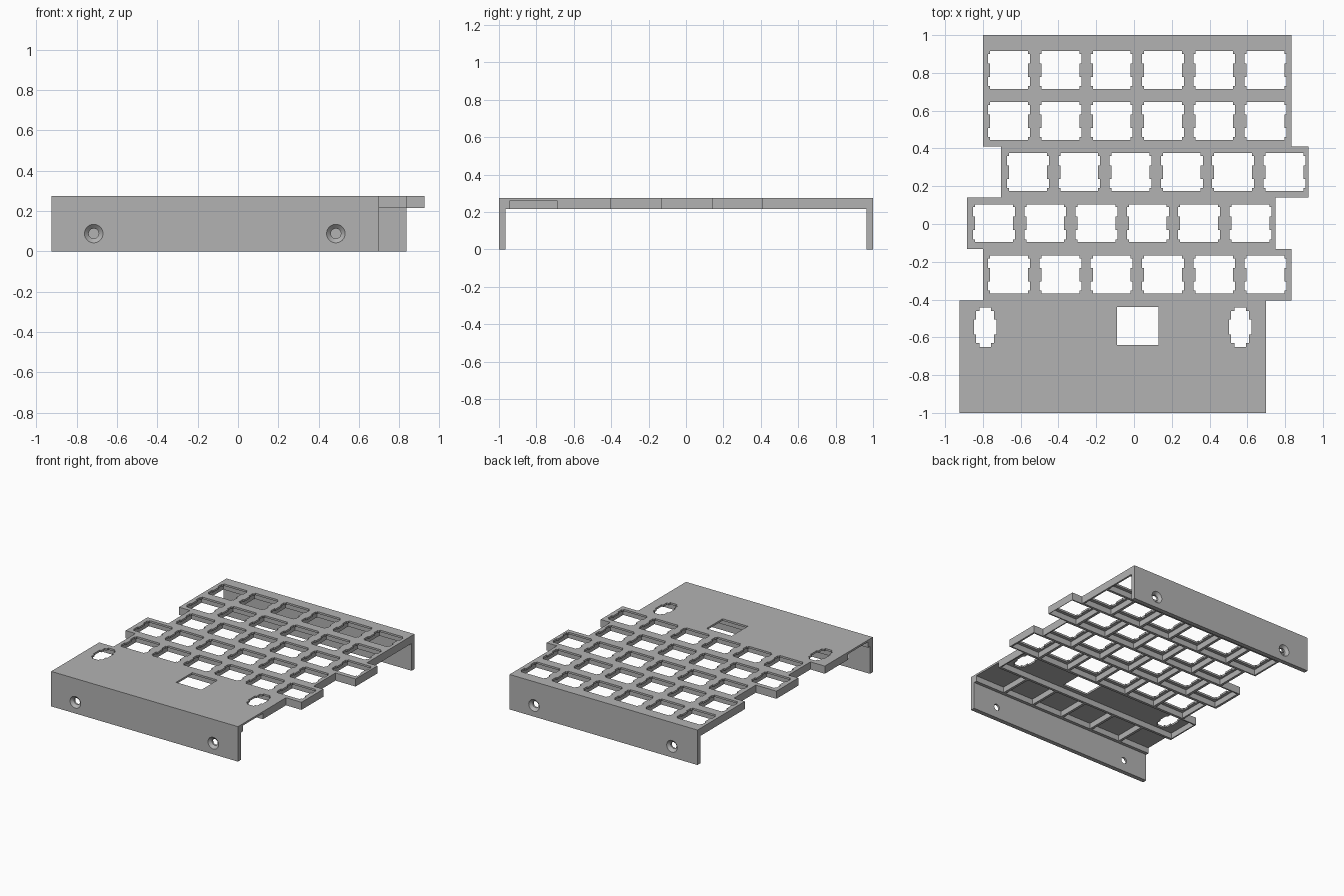
import bpy
import bmesh
from math import radians

if "Cube" in bpy.data.objects:
    bpy.data.objects.remove(bpy.data.objects["Cube"])

PITCH = 0.2715
TOP, SHEET, UNDER = 0.275, 0.26, 0.215
FRONT_LEFT, FRONT_RIGHT = -0.925, 0.70
BACK_LEFT, BACK_RIGHT = -0.80, 0.835

metal = bpy.data.materials.new("grey_metal")
metal.use_nodes = True
grey = (0.45, 0.45, 0.45, 1)
metal.diffuse_color = grey
metal.node_tree.nodes["Principled BSDF"].inputs["Base Color"].default_value = grey


def prism(bm, points, z0, z1):
    """Extrude a closed outline from z0 to z1."""
    face = bm.faces.new([bm.verts.new((x, y, z0)) for x, y in points])
    out = bmesh.ops.extrude_face_region(bm, geom=[face])
    top = [v for v in out["geom"] if isinstance(v, bmesh.types.BMVert)]
    bmesh.ops.translate(bm, verts=top, vec=(0, 0, z1 - z0))


def box(bm, x0, x1, y0, y1, z0, z1):
    prism(bm, [(x0, y0), (x1, y0), (x1, y1), (x0, y1)], z0, z1)


def mirrored(quarter, cx, cy):
    """Complete an outline from its upper right quarter, listed from the x side."""
    half = quarter + [(-x, y) for x, y in reversed(quarter)]
    full = half + [(-x, -y) for x, y in half]
    return [(cx + x, cy + y) for x, y in full]


def make(name, bm, helper=False):
    bmesh.ops.recalc_face_normals(bm, faces=bm.faces)
    mesh = bpy.data.meshes.new(name)
    bm.to_mesh(mesh)
    bm.free()
    obj = bpy.data.objects.new(name, mesh)
    bpy.context.collection.objects.link(obj)
    mesh.materials.append(metal)
    obj.hide_render = helper
    return obj


# Key rows: centre y and left edge x
rows = [(0.815, -0.80), (0.545, -0.80), (0.275, -0.70), (0.004, -0.88), (-0.268, -0.80)]
edges = [1.0, 0.41, 0.14, -0.132, -0.404]
spans = [(BACK_LEFT, BACK_RIGHT), (-0.705, 0.925), (-0.885, 0.75),
         (BACK_LEFT, BACK_RIGHT), (FRONT_LEFT, FRONT_RIGHT)]

# Stepped plate outline
right, left = [], []
for (x0, x1), y0, y1 in zip(spans, edges, edges[1:] + [-1.0]):
    right += [(x1, y0), (x1, y1)]
    left += [(x0, y0), (x0, y1)]
body = bmesh.new()
prism(body, right + left[::-1], UNDER, TOP)
plate = make("key_plate", body)

# Folded front and back walls
walls = bmesh.new()
box(walls, FRONT_LEFT, FRONT_RIGHT, -1, -0.965, 0, TOP)
box(walls, BACK_LEFT, BACK_RIGHT, 0.965, 1, 0, TOP)
walls = make("wall_flanges", walls, True)

# Pockets under each key, leaving thin ribs
pockets = bmesh.new()
openings = bmesh.new()
switch = [(0.1, 0.036), (0.111, 0.036), (0.111, 0.085), (0.1, 0.085), (0.1, 0.1)]
for cy, start in rows:
    for i in range(6):
        cx = start + 0.003 + PITCH * (i + 0.5)
        box(pockets, cx - 0.125, cx + 0.125, cy - 0.125, cy + 0.125, 0.1, SHEET)
        prism(openings, mirrored(switch, cx, cy), 0.1, 0.4)

# Long bar pocket and open ribbed row beside the front wall
box(pockets, FRONT_LEFT + 0.01, FRONT_RIGHT - 0.01, -0.67, -0.414, 0.1, SHEET)
for i in range(6):
    x0 = FRONT_LEFT + PITCH * i + 0.01
    x1 = x0 + PITCH - 0.02
    if i == 0:
        x0 -= 0.1
    if i == 5:
        x1 += 0.1
    box(pockets, x0, x1, -0.94, -0.69, 0.1, SHEET)

# Bar switch window and stabiliser slots
box(openings, -0.09, 0.13, -0.64, -0.44, 0.1, 0.4)
slot = [(0.06, 0.04), (0.048, 0.04), (0.048, 0.085), (0.03, 0.085), (0.03, 0.104)]
for cx in (-0.788, 0.562):
    prism(openings, mirrored(slot, cx, -0.546), 0.1, 0.4)
pockets = make("pocket_cutter", pockets, True)
openings = make("opening_cutter", openings, True)

# Countersunk screw holes, widening toward the outside
screws = bmesh.new()
for side, middle in ((-1, -0.115), (1, 0.022)):
    for offset in (-0.6, 0.6):
        rings = []
        for depth, radius in ((0.9, 0.025), (0.98, 0.025), (1.0, 0.046), (1.03, 0.046)):
            ring = bmesh.ops.create_circle(screws, segments=32, radius=radius)["verts"]
            for v in ring:
                v.co = (middle + offset + v.co.x, side * depth, 0.088 + v.co.y)
            rings.append(ring)
        for a, b in zip(rings, rings[1:]):
            for k in range(32):
                n = (k + 1) % 32
                screws.faces.new((a[k], a[n], b[n], b[k]))
        screws.faces.new(rings[0])
        screws.faces.new(rings[-1])
screws = make("screw_cutter", screws, True)

# Combine everything into one plate
helpers = ((walls, "UNION"), (pockets, "DIFFERENCE"),
           (openings, "DIFFERENCE"), (screws, "DIFFERENCE"))
for tool, operation in helpers:
    mod = plate.modifiers.new(tool.name, "BOOLEAN")
    mod.operation = operation
    mod.solver = "EXACT"
    mod.object = tool
graph = bpy.context.evaluated_depsgraph_get()
result = bpy.data.meshes.new_from_object(plate.evaluated_get(graph))
plate.modifiers.clear()
plate.data = result
for tool, operation in helpers:
    bpy.data.objects.remove(tool)

# Merge coplanar faces and shade
bm = bmesh.new()
bm.from_mesh(result)
bmesh.ops.remove_doubles(bm, verts=bm.verts, dist=0.0001)
bmesh.ops.dissolve_limit(bm, angle_limit=radians(1), verts=bm.verts, edges=bm.edges)
bm.to_mesh(result)
bm.free()
bpy.ops.object.select_all(action="DESELECT")
plate.select_set(True)
bpy.context.view_layer.objects.active = plate
bpy.ops.object.shade_smooth_by_angle(angle=radians(30))
